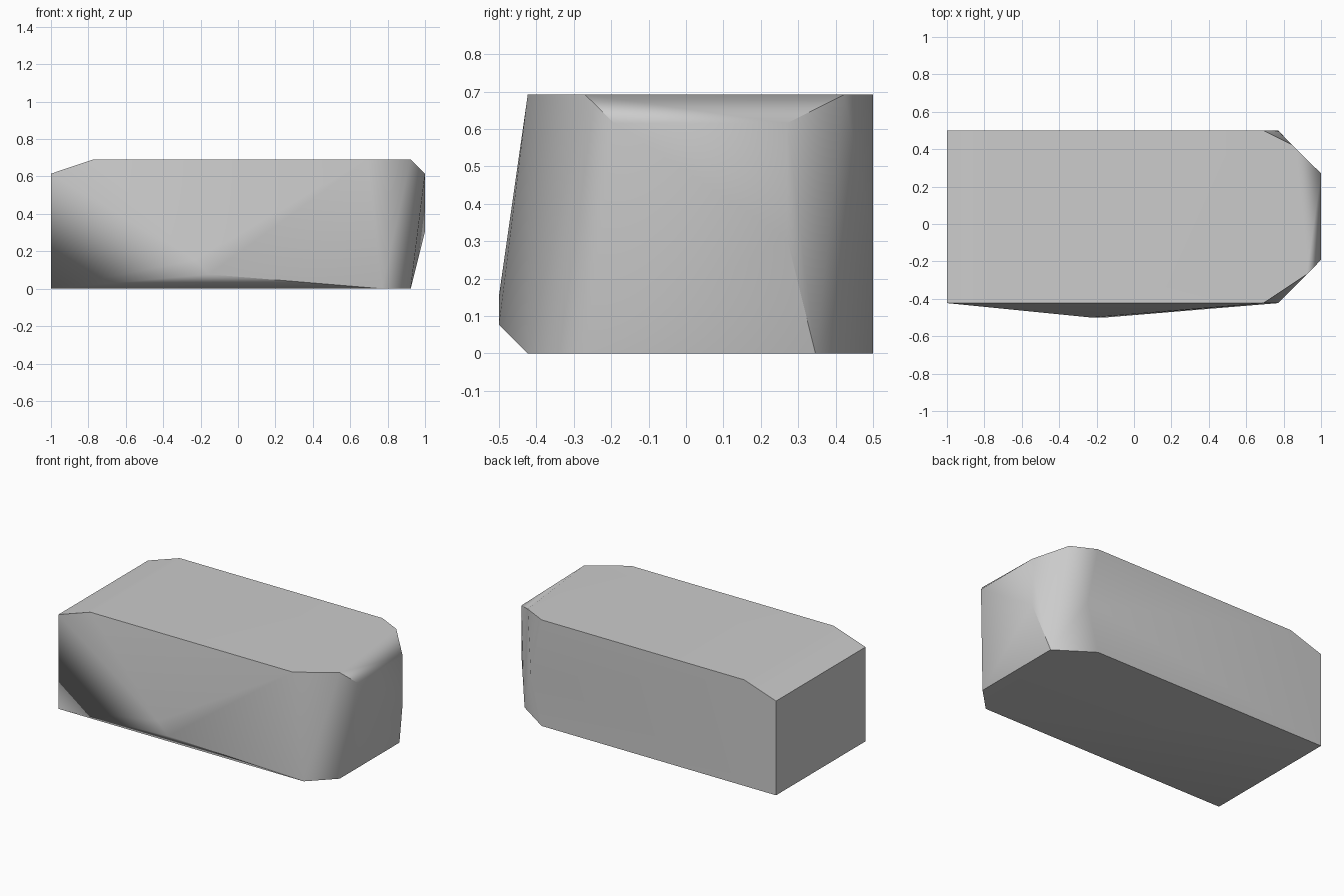
import bpy
import bmesh
from math import radians

old = bpy.data.objects.get("Cube")
if old:
    bpy.data.objects.remove(old, do_unlink=True)

# Single flat stone colour
stone = bpy.data.materials.new("light_grey_stone")
stone.use_nodes = True
grey = (0.6, 0.6, 0.6, 1.0)
stone.diffuse_color = grey
stone.node_tree.nodes["Principled BSDF"].inputs["Base Color"].default_value = grey

TOP = 0.692
SHOULDER = 0.615
FRONT = -0.423
BACK = 0.5

# Squared left end: a side profile swept from front to back
corners = [(x, y, z) for y in (FRONT, BACK)
           for x, z in ((-1, 0), (-1, SHOULDER), (-0.77, TOP), (0.692, TOP))]

# Chipped right end
corners += [(0.77, FRONT, 0), (0.923, -0.27, 0), (0.923, -0.27, TOP),
            (1, -0.192, SHOULDER), (1, 0.27, SHOULDER), (1, 0.27, 0.308),
            (0.923, 0.346, 0), (0.846, 0.423, TOP),
            (0.77, BACK, 0.308), (0.692, BACK, 0)]

# Low bulge on the front face
corners += [(-0.154, -0.5, 0.077), (-0.23, -0.5, 0.154)]

# Wrap the corners into a solid block and merge the coplanar faces
bm = bmesh.new()
for co in corners:
    bm.verts.new(co)
bmesh.ops.convex_hull(bm, input=bm.verts[:])
bmesh.ops.dissolve_limit(bm, angle_limit=radians(0.5),
                         verts=bm.verts[:], edges=bm.edges[:])
bmesh.ops.recalc_face_normals(bm, faces=bm.faces[:])
mesh = bpy.data.meshes.new("stone_block")
bm.to_mesh(mesh)
bm.free()
mesh.materials.append(stone)

block = bpy.data.objects.new("stone_block", mesh)
bpy.context.collection.objects.link(block)

# Soft shading across shallow chips, crisp on the steep edges
bpy.ops.object.select_all(action="DESELECT")
block.select_set(True)
bpy.context.view_layer.objects.active = block
bpy.ops.object.shade_smooth_by_angle(angle=radians(45.5))
weighted = block.modifiers.new("weighted_normals", "WEIGHTED_NORMAL")
weighted.keep_sharp = True
